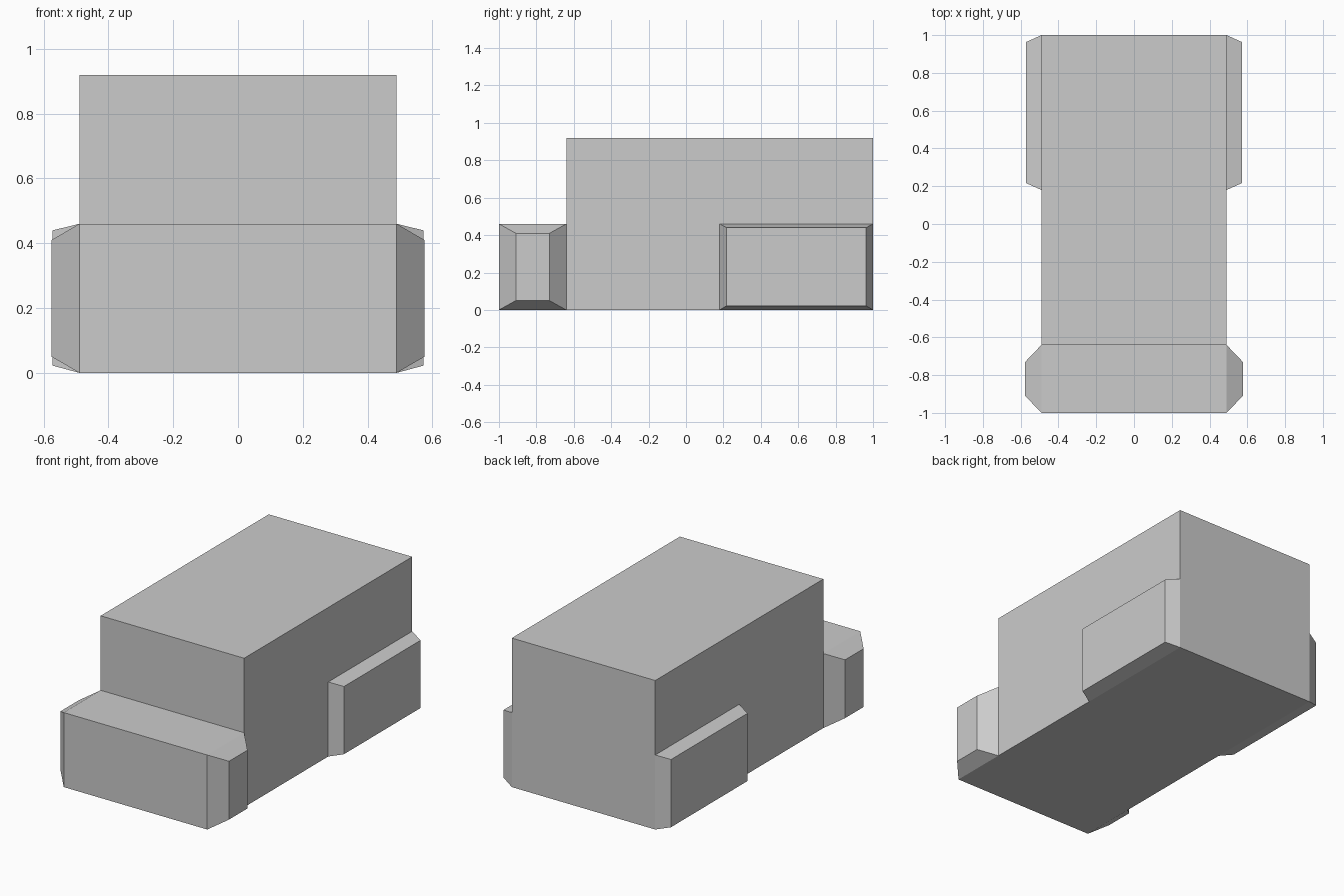
import bpy
import bmesh

cube = bpy.data.objects.get("Cube")
if cube:
    bpy.data.objects.remove(cube, do_unlink=True)

HALF_WIDTH = 0.49
LEDGE = 0.46

grey = bpy.data.materials.new("plain_grey")
grey.use_nodes = True
colour = (0.6, 0.6, 0.6, 1)
grey.diffuse_color = colour
grey.node_tree.nodes["Principled BSDF"].inputs["Base Color"].default_value = colour


def finish(name, bm):
    bmesh.ops.recalc_face_normals(bm, faces=bm.faces)
    mesh = bpy.data.meshes.new(name)
    bm.to_mesh(mesh)
    bm.free()
    mesh.materials.append(grey)
    obj = bpy.data.objects.new(name, mesh)
    bpy.context.collection.objects.link(obj)


def body(name, profile):
    """Extrude a side profile of (y, z) points across the width."""
    bm = bmesh.new()
    face = bm.faces.new([bm.verts.new((-HALF_WIDTH, y, z)) for y, z in profile])
    new = bmesh.ops.extrude_face_region(bm, geom=[face])["geom"]
    verts = [v for v in new if isinstance(v, bmesh.types.BMVert)]
    bmesh.ops.translate(bm, verts=verts, vec=(2 * HALF_WIDTH, 0, 0))
    finish(name, bm)


def fender(name, side, base, cap, depth):
    """Tapered block on one side; base and cap are (y0, y1, z0, z1)."""
    bm = bmesh.new()
    rings = []
    for x, (y0, y1, z0, z1) in ((HALF_WIDTH, base), (depth, cap)):
        corners = ((y0, z0), (y1, z0), (y1, z1), (y0, z1))
        rings.append([bm.verts.new((side * x, y, z)) for y, z in corners])
    inner, outer = rings
    bm.faces.new(inner)
    bm.faces.new(outer)
    for i in range(4):
        j = (i + 1) % 4
        bm.faces.new((inner[i], inner[j], outer[j], outer[i]))
    finish(name, bm)


# Stepped main body: low nose in front, tall box behind
body("body", [(-1, 0), (1, 0), (1, 0.92), (-0.64, 0.92),
              (-0.64, LEDGE), (-1, LEDGE)])

# Bevelled fenders on both sides
for label, side in (("left", 1), ("right", -1)):
    fender(f"front_fender_{label}", side, (-1, -0.64, 0, LEDGE),
           (-0.91, -0.73, 0.05, 0.41), 0.576)
    fender(f"rear_fender_{label}", side, (0.18, 1, 0, LEDGE),
           (0.217, 0.963, 0.022, 0.44), 0.572)
